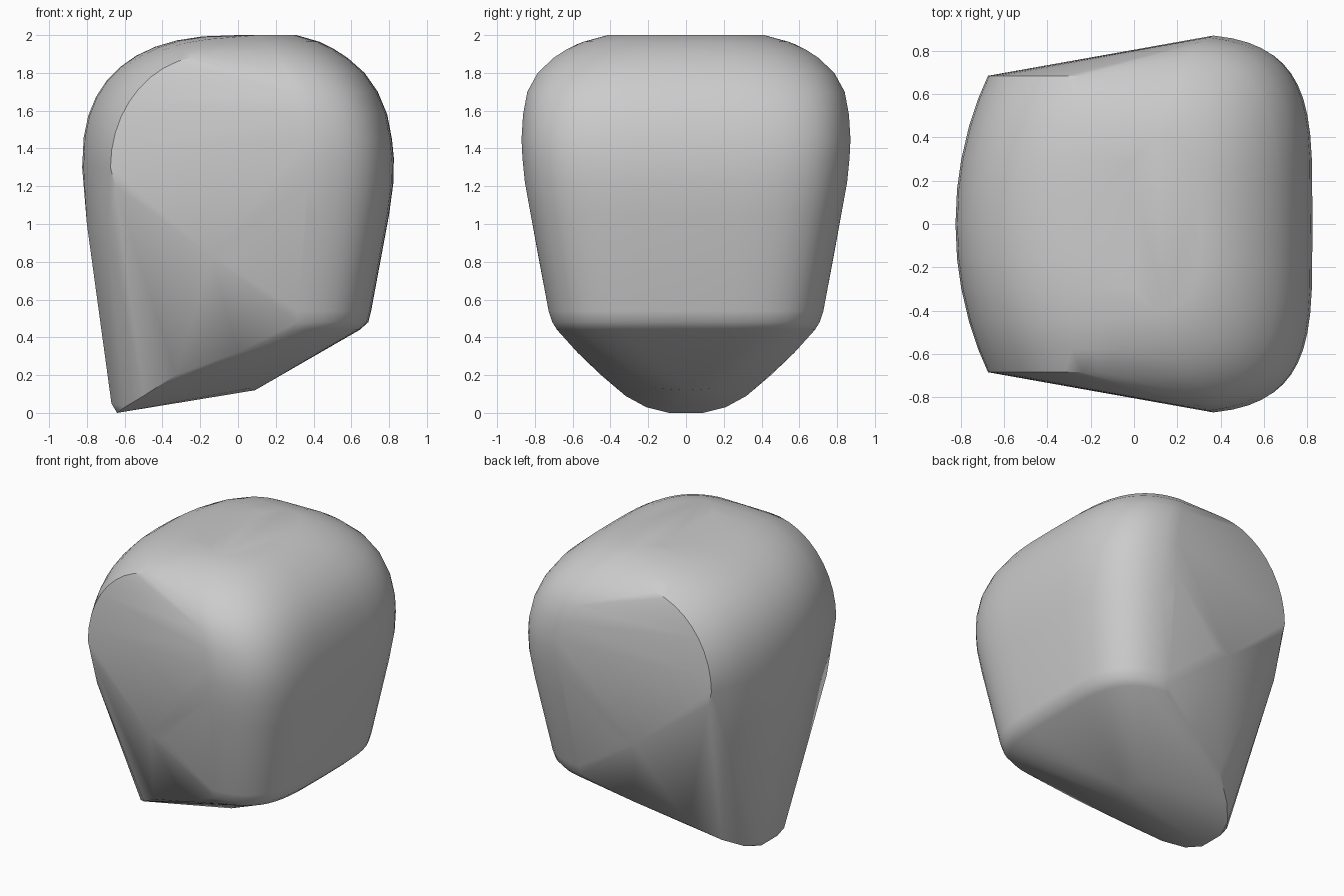
import bpy, bmesh, math

if "Cube" in bpy.data.objects:
    bpy.data.objects.remove(bpy.data.objects["Cube"], do_unlink=True)


def quarter(a, b, n, steps, start=0.0):
    """Points on a quarter superellipse, from the b axis round to the a axis."""
    out = []
    for i in range(steps + 1):
        t = (start + (1 - start) * i / steps) * math.pi / 2
        out.append((a * math.sin(t) ** (2 / n), b * math.cos(t) ** (2 / n)))
    return out


points = []

# Broad rounded end: level, half length, half width
for z, half_x, half_y in [(2.0, .31, .42), (1.965, .43, .55), (1.925, .51, .64),
                          (1.88, .58, .71), (1.8, .67, .795), (1.7, .74, .85),
                          (1.58, .79, .872), (1.45, .815, .88), (1.35, .825, .875),
                          (1.22, .823, .862), (1.05, .8, .83), (.54, .705, .735),
                          (.48, .69, .715), (.44, .645, .69)]:
    roundness = 4 - 2 * max(0, z - 1.5)
    points += [(x, y, z) for x, y in quarter(half_x, half_y, roundness, 12, .13)]

# Domed end: depth, arc centre, half length, rise, roundness
for y, cx, rx, rz, n in [(0, 0, .825, .7, 2.5), (.16, 0, .818, .7, 2.5),
                         (.3, 0, .798, .698, 2.45), (.45, 0, .763, .685, 2.4),
                         (.58, -.05, .67, .65, 2.25), (.685, -.16, .515, .59, 2)]:
    points += [(cx - x, y, 1.3 + z) for x, z in quarter(rx, rz, n, 10)]

# Flat side facet's lower corners, and the corner falling away below it
points += [(-.65, .685, 1.2), (-.14, .773, .83), (-.02, .782, .83),
           (-.69, .56, .95)]

# Curved lower edge, underside ridge and tip
points += [(.28, .67, .43), (0, .575, .32), (-.33, .45, .2), (-.5, .32, .09),
           (-.6, .21, .03), (-.645, .14, .025), (-.64, .09, 0),
           (-.67, .12, .05), (.09, 0, .12), (.06, .16, .13), (-.8, .15, 1.0)]

# Wrap the mirrored points in one convex skin
bm = bmesh.new()
for x, y, z in points:
    for side in (1, -1):
        bm.verts.new((x, side * y, z))
bmesh.ops.remove_doubles(bm, verts=bm.verts[:], dist=.004)
hull = bmesh.ops.convex_hull(bm, input=bm.verts[:])
loose = {v for v in hull["geom_interior"] + hull["geom_unused"]
         if isinstance(v, bmesh.types.BMVert)}
bmesh.ops.delete(bm, geom=list(loose), context="VERTS")
bmesh.ops.recalc_face_normals(bm, faces=bm.faces[:])
mesh = bpy.data.meshes.new("boulder")
bm.to_mesh(mesh)
bm.free()

boulder = bpy.data.objects.new("boulder", mesh)
bpy.context.collection.objects.link(boulder)

# Plain grey surface
grey = bpy.data.materials.new("stone grey")
grey.use_nodes = True
colour = (.6, .6, .6, 1)
grey.diffuse_color = colour
grey.node_tree.nodes["Principled BSDF"].inputs["Base Color"].default_value = colour
mesh.materials.append(grey)

# Smooth shading with the sharp facet edge kept
bpy.ops.object.select_all(action="DESELECT")
boulder.select_set(True)
bpy.context.view_layer.objects.active = boulder
bpy.ops.object.shade_smooth_by_angle(angle=math.radians(38))
